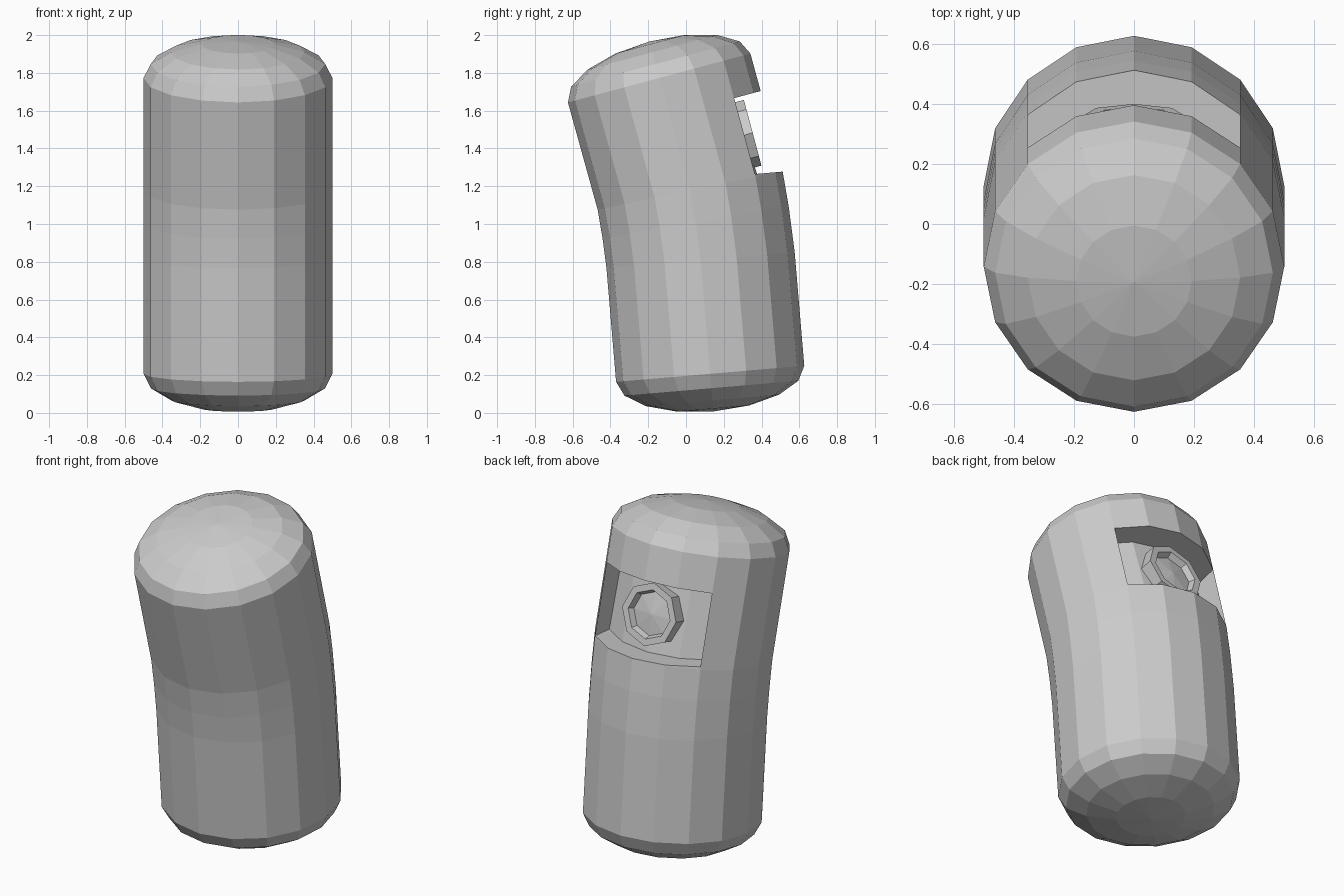
import bpy, bmesh
from math import sin, cos, pi, radians
from mathutils import Matrix, Vector

cube = bpy.data.objects.get("Cube")
if cube:
    bpy.data.objects.remove(cube, do_unlink=True)

grey = bpy.data.materials.new("light grey")
grey.use_nodes = True
grey.diffuse_color = (0.6, 0.6, 0.6, 1)
grey.node_tree.nodes["Principled BSDF"].inputs["Base Color"].default_value = (0.6, 0.6, 0.6, 1)


def frame(y, z, tilt):
    """Placement on the spine, leaning forward by tilt degrees."""
    return Matrix.Translation((0, y, z)) @ Matrix.Rotation(radians(tilt), 4, 'X')


def circle(radius, sides, height=0):
    return [Vector((radius * cos(2 * pi * i / sides), radius * sin(2 * pi * i / sides), height))
            for i in range(sides)]


def loft(name, rings, tip_start=None, tip_end=None):
    """Join rings of points with quads and close each end with a fan or a cap."""
    bm = bmesh.new()
    loops = [[bm.verts.new(p) for p in ring] for ring in rings]
    n = len(loops[0])
    for a, b in zip(loops, loops[1:]):
        for i in range(n):
            j = (i + 1) % n
            bm.faces.new((a[i], a[j], b[j], b[i]))
    for loop, tip in ((loops[0], tip_start), (loops[-1], tip_end)):
        if tip is None:
            bm.faces.new(loop)
        else:
            v = bm.verts.new(tip)
            for i in range(n):
                bm.faces.new((loop[i], loop[(i + 1) % n], v))
    bmesh.ops.recalc_face_normals(bm, faces=bm.faces)
    mesh = bpy.data.meshes.new(name)
    bm.to_mesh(mesh)
    bm.free()
    mesh.materials.append(grey)
    obj = bpy.data.objects.new(name, mesh)
    bpy.context.collection.objects.link(obj)
    return obj


# Bent capsule body: flattened domes at both ends of a leaning spine
SIDES, RADIUS, DOME = 16, 0.5, 0.2
bottom, top = frame(0.128, 0.207, 4.9), frame(-0.142, 1.773, 15)
spine = [frame(0.077, 0.81, 5), frame(0.051, 1.008, 10), frame(0.022, 1.177, 11.7)]


def dome_ring(place, step, side):
    a = step * pi / 8
    return [place @ p for p in circle(RADIUS * cos(a), SIDES, side * DOME * sin(a))]


rings = [dome_ring(bottom, s, -1) for s in (3, 2, 1, 0)]
rings += [[m @ p for p in circle(RADIUS, SIDES)] for m in spine]
rings += [dome_ring(top, s, 1) for s in range(4)]
body = loft("body", rings, bottom @ Vector((0, 0, -DOME)), top @ Vector((0, 0, DOME)))

# Recess in the back, its floor following the body facets
DEPTH = 0.145
section = [Vector((RADIUS * cos(k * pi / 8) * 0.996, RADIUS * sin(k * pi / 8) - DEPTH, 0))
           for k in range(2, 7)]
section += [Vector((-section[0].x, 0.8, 0)), Vector((section[0].x, 0.8, 0))]
ends = (frame(0.022, 1.2345, 5), frame(-0.09, 1.574, 15))
cutter = loft("recess_cutter", [[m @ p for p in section] for m in ends])
cutter.hide_render = True
cut = body.modifiers.new("recess", 'BOOLEAN')
cut.operation, cut.solver, cut.object = 'DIFFERENCE', 'EXACT', cutter
bpy.context.view_layer.objects.active = body
bpy.ops.object.modifier_apply(modifier=cut.name)
bpy.data.objects.remove(cutter, do_unlink=True)

# Eight-sided lens in the recess: rim, hollow and shallow cone
place = frame(0.353, 1.483, 15) @ Matrix.Rotation(-pi / 2, 4, 'X')
profile = [(0.18, -0.1), (0.18, 0), (0.14, 0), (0.125, -0.035)]
loft("lens", [[place @ p for p in circle(r, 8, h)] for r, h in profile],
     tip_end=place @ Vector((0, 0, -0.02)))
